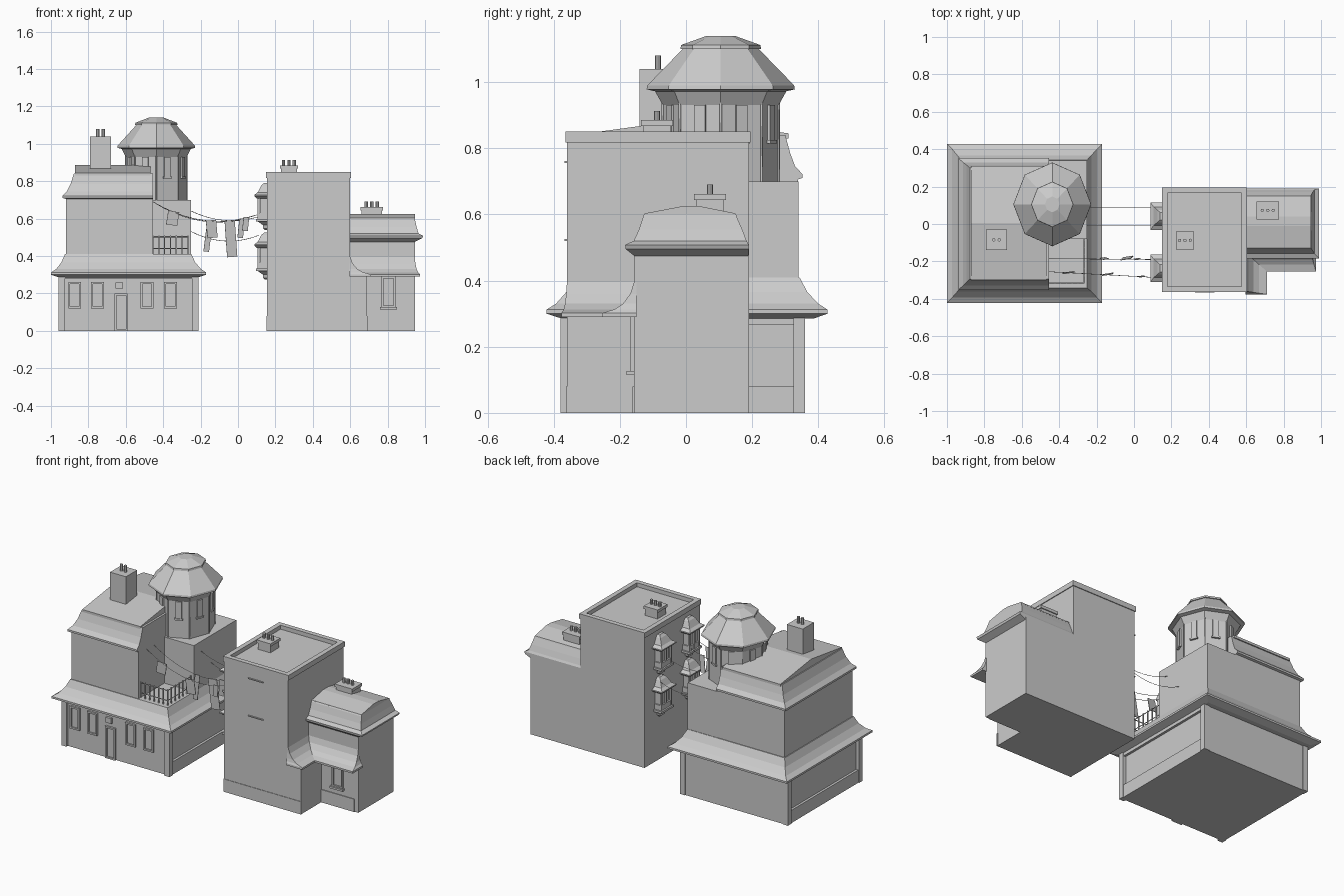
import bpy, math
from mathutils import Vector


def mesh(name, verts, faces):
    me = bpy.data.meshes.new(name)
    me.from_pydata(verts, [], faces)
    me.update()
    ob = bpy.data.objects.new(name, me)
    bpy.context.collection.objects.link(ob)
    return ob


def skin(name, rings):
    """Closed loft through rings of equal point counts, bottom to top."""
    n = len(rings[0])
    verts = [p for r in rings for p in r]
    faces = [tuple(range(n))[::-1], tuple(range(len(verts) - n, len(verts)))]
    for k in range(len(rings) - 1):
        for i in range(n):
            j = (i + 1) % n
            faces.append((k * n + i, k * n + j, k * n + n + j, k * n + n + i))
    return mesh(name, verts, faces)


def loft(name, rects):
    """Loft through rectangles (x0, x1, y0, y1, z)."""
    return skin(name, [[(a, c, z), (b, c, z), (b, d, z), (a, d, z)] for a, b, c, d, z in rects])


def box(name, x0, x1, y0, y1, z0, z1):
    return loft(name, [(x0, x1, y0, y1, z0), (x0, x1, y0, y1, z1)])


def gable(name, x0, x1, profile):
    """Prism along x with a (y, z) profile."""
    return skin(name, [[(x, y, z) for y, z in profile] for x in (x1, x0)])


def wire(name, points, r=0.002):
    cu = bpy.data.curves.new(name, 'CURVE')
    cu.dimensions = '3D'
    cu.bevel_depth = r
    cu.bevel_resolution = 0
    sp = cu.splines.new('POLY')
    sp.points.add(len(points) - 1)
    for p, q in zip(sp.points, points):
        p.co = (*q, 1)
    ob = bpy.data.objects.new(name, cu)
    bpy.context.collection.objects.link(ob)


def window(name, x0, x1, z0, z1, y):
    t = 0.01
    box(name + "_pane", x0, x1, y - 0.002, y + 0.01, z0, z1)
    for a, b in ((x0, x0 + t), (x1 - t, x1)):
        box(name + "_jamb", a, b, y - 0.012, y + 0.01, z0, z1)
    for a, b in ((z0, z0 + t), (z1 - t, z1)):
        box(name + "_rail", x0 + t, x1 - t, y - 0.012, y + 0.01, a, b)


def chimney(name, x0, x1, y0, y1, z0, z1, pots, top, cap=0.0):
    box(name + "_stack", x0, x1, y0, y1, z0, z1)
    if cap:
        box(name + "_cap", x0 - cap, x1 + cap, y0 - cap, y1 + cap, z1 - 0.018, z1)
    c = (x0 + x1) / 2
    for i in range(pots):
        bpy.ops.mesh.primitive_cylinder_add(
            vertices=8, radius=0.009, depth=top - z1 + 0.01,
            location=(c + (i - (pots - 1) / 2) * 0.029, (y0 + y1) / 2, (top + z1 - 0.01) / 2))
        bpy.context.object.name = name + "_pot"


# --- left building: ground floor with corner piers and recessed walls
box("ground_floor", -0.94, -0.23, -0.365, 0.355, 0.0, 0.30)
for x in (-0.96, -0.245):
    for y in (-0.38, 0.325):
        box("corner_pier", x, x + 0.035, y, y + 0.035, 0, 0.30)
for x in (-0.955, -0.23):
    box("side_plinth", x, x + 0.015, -0.36, 0.34, 0, 0.08)
    box("side_lintel", x, x + 0.015, -0.36, 0.34, 0.265, 0.30)
box("front_lintel", -0.95, -0.22, -0.376, -0.36, 0.28, 0.30)
for x in (-0.907, -0.785, -0.52, -0.395):
    window("shop_window", x, x + 0.068, 0.12, 0.26, -0.365)
window("front_door", -0.66, -0.59, 0.0, 0.2, -0.365)
box("blank_sign", -0.655, -0.615, -0.38, -0.36, 0.225, 0.258)

# skirt roof
loft("skirt_roof", [(-0.955, -0.215, -0.375, 0.385, 0.285), (-1, -0.17, -0.422, 0.428, 0.30),
                    (-1, -0.17, -0.422, 0.428, 0.312), (-0.972, -0.198, -0.393, 0.40, 0.33),
                    (-0.945, -0.228, -0.362, 0.367, 0.365), (-0.925, -0.25, -0.342, 0.343, 0.41)])

# upper floor and stair block
box("upper_floor", -0.92, -0.455, -0.338, 0.338, 0.40, 0.72)
box("stair_block", -0.46, -0.25, -0.08, 0.34, 0.40, 0.70)

# mansard roof with shallow gable on top
loft("mansard_roof", [(-0.92, -0.455, -0.335, 0.335, 0.705), (-0.938, -0.455, -0.352, 0.352, 0.71),
                      (-0.938, -0.455, -0.352, 0.352, 0.722), (-0.915, -0.455, -0.33, 0.33, 0.745),
                      (-0.895, -0.455, -0.312, 0.315, 0.785), (-0.878, -0.455, -0.295, 0.30, 0.84)])
gable("top_roof", -0.872, -0.468, [(-0.30, 0.83), (-0.30, 0.845), (0.005, 0.887), (0.31, 0.845), (0.31, 0.83)])
chimney("tall_chimney", -0.79, -0.68, -0.14, -0.03, 0.84, 1.04, 2, 1.08)


# octagonal tower
def octagon(r, z):
    return [(-0.437 + 0.93 * r * math.cos(i * math.pi / 4), 0.105 + r * math.sin(i * math.pi / 4), z) for i in range(8)]


skin("tower_body", [octagon(0.175, 0.69), octagon(0.175, 0.93), octagon(0.20, 0.975)])
skin("tower_roof", [octagon(0.18, 0.968), octagon(0.224, 0.978), octagon(0.222, 0.99),
                    octagon(0.115, 1.10)])
skin("tower_cap", [octagon(0.122, 1.10), octagon(0.12, 1.112), octagon(0.042, 1.14)])
for i in range(8):
    a, b = Vector(octagon(0.175, 0.88)[i]), Vector(octagon(0.175, 0.88)[(i + 1) % 8])
    d = (b - a).normalized()
    ob = box("tower_window", -0.018, 0.018, -0.008, 0.008, -0.055, 0.05)
    sill = box("tower_sill", -0.024, 0.024, -0.012, 0.012, -0.065, -0.055)
    for o in (ob, sill):
        o.location = (a + b) / 2
        o.rotation_euler.z = math.atan2(d.y, d.x)
    wire("tower_rib", [a + Vector((0, 0, -0.18)), a + Vector((0, 0, 0.06))], 0.004)

# balcony railing
for z in (0.44, 0.503):
    wire("rail", [(-0.455, -0.315, z), (-0.268, -0.315, z), (-0.268, -0.08, z)], 0.003)
for i in range(7):
    x = -0.268 - i * 0.031
    box("rail_post", x - 0.003, x + 0.003, -0.318, -0.312, 0.40, 0.51)
    y = -0.315 + i * 0.038
    box("rail_post", -0.271, -0.265, y - 0.003, y + 0.003, 0.40, 0.51)

# --- right building: main block with parapet
box("main_block", 0.155, 0.60, -0.36, 0.19, 0, 0.825)
for b in ((0.15, 0.605, -0.364, -0.334), (0.15, 0.605, 0.165, 0.195),
          (0.15, 0.18, -0.334, 0.165), (0.575, 0.605, -0.334, 0.165)):
    box("parapet", *b, 0.818, 0.85)
box("base_course", 0.153, 0.692, -0.363, -0.355, 0, 0.08)
for z in (0.52, 0.755):
    box("wall_ledge", 0.325, 0.43, -0.367, -0.355, z, z + 0.006)
chimney("roof_chimney", 0.23, 0.315, -0.13, -0.045, 0.82, 0.885, 3, 0.913, 0.006)

# annex, ground extension and hollow canopies
box("annex", 0.59, 0.945, -0.157, 0.19, 0, 0.495)
box("ground_extension", 0.59, 0.69, -0.36, -0.15, 0, 0.30)
box("annex_plinth", 0.69, 0.92, -0.162, -0.15, 0, 0.08)
window("annex_window", 0.768, 0.842, 0.125, 0.29, -0.157)
box("annex_sill", 0.76, 0.85, -0.18, -0.157, 0.115, 0.127)
curve = [(1.0, 0.29), (1.0, 0.302), (0.62, 0.313), (0.35, 0.33), (0.12, 0.36), (0.0, 0.395)]
loft("side_canopy", [(0.595, 0.60 + 0.11 * t, -0.36 - 0.016 * t, -0.15, z) for t, z in curve])
loft("front_canopy", [(0.595, 0.945 + 0.028 * t, -0.157 - 0.096 * t, -0.15, z) for t, z in curve])

loft("annex_mansard", [(0.59, 0.945, -0.157, 0.188, 0.475), (0.59, 0.985, -0.182, 0.19, 0.495),
                       (0.59, 0.99, -0.184, 0.19, 0.508), (0.59, 0.965, -0.158, 0.183, 0.52),
                       (0.59, 0.955, -0.142, 0.17, 0.555), (0.59, 0.945, -0.127, 0.15, 0.60)])
gable("annex_top", 0.59, 0.945, [(-0.13, 0.595), (-0.125, 0.603), (-0.01, 0.625), (0.04, 0.625), (0.15, 0.603), (0.153, 0.595)])
chimney("annex_chimney", 0.66, 0.77, 0.03, 0.115, 0.60, 0.662, 3, 0.69, 0.006)


# bay windows on the left wall
def bay(y, z):
    def r(dx, dy, h):
        return (0.155 - dx, 0.157, y - dy, y + dy, z + h)
    loft("bay_bracket", [r(0.012, 0.012, 0.0), r(0.022, 0.022, 0.008), r(0.022, 0.026, 0.025), r(0.05, 0.05, 0.045)])
    loft("bay_base", [r(0.058, 0.06, 0.045), r(0.058, 0.06, 0.058)])
    loft("bay_wall", [r(0.048, 0.05, 0.058), r(0.048, 0.05, 0.09)])
    loft("bay_glass", [r(0.038, 0.042, 0.09), r(0.038, 0.042, 0.18)])
    for s in (-1, 0, 1):
        box("bay_post", 0.105, 0.115, y + s * 0.046 - 0.005, y + s * 0.046 + 0.005, z + 0.058, z + 0.185)
    loft("bay_roof", [r(0.055, 0.057, 0.168), r(0.068, 0.073, 0.18), r(0.068, 0.073, 0.187),
                      r(0.05, 0.05, 0.20), r(0.03, 0.033, 0.237), r(0.016, 0.02, 0.25)])


for by in (0.042, -0.237):
    for bz in (0.275, 0.54):
        bay(by, bz)


# --- clotheslines and laundry
def sag(a, b, drop, t):
    p = Vector(a).lerp(Vector(b), t)
    p.z -= drop * 4 * t * (1 - t)
    return p


lines = [((-0.455, -0.255, 0.69), (0.10, -0.285, 0.62), 0.065), ((-0.455, -0.185, 0.69), (0.10, -0.19, 0.62), 0.07),
         ((-0.25, 0.09, 0.53), (0.11, 0.09, 0.51), 0.04), ((-0.25, -0.01, 0.64), (0.11, -0.01, 0.61), 0.035)]
for a, b, drop in lines:
    wire("clothesline", [sag(a, b, drop, i / 10) for i in range(11)], 0.0015)
for line, t, w, h, tilt in ((0, 0.2, 0.06, 0.07, 0.15), (0, 0.56, 0.055, 0.09, -0.1), (0, 0.9, 0.03, 0.07, 0.1),
                            (1, 0.55, 0.03, 0.16, 0.12), (1, 0.74, 0.055, 0.19, -0.08), (1, 0.86, 0.03, 0.10, 0.1)):
    ob = box("laundry", -w / 2, w / 2, -0.002, 0.002, -h, 0.004)
    ob.location = sag(*lines[line], t)
    ob.rotation_euler = (0.06, tilt, 0.15)
